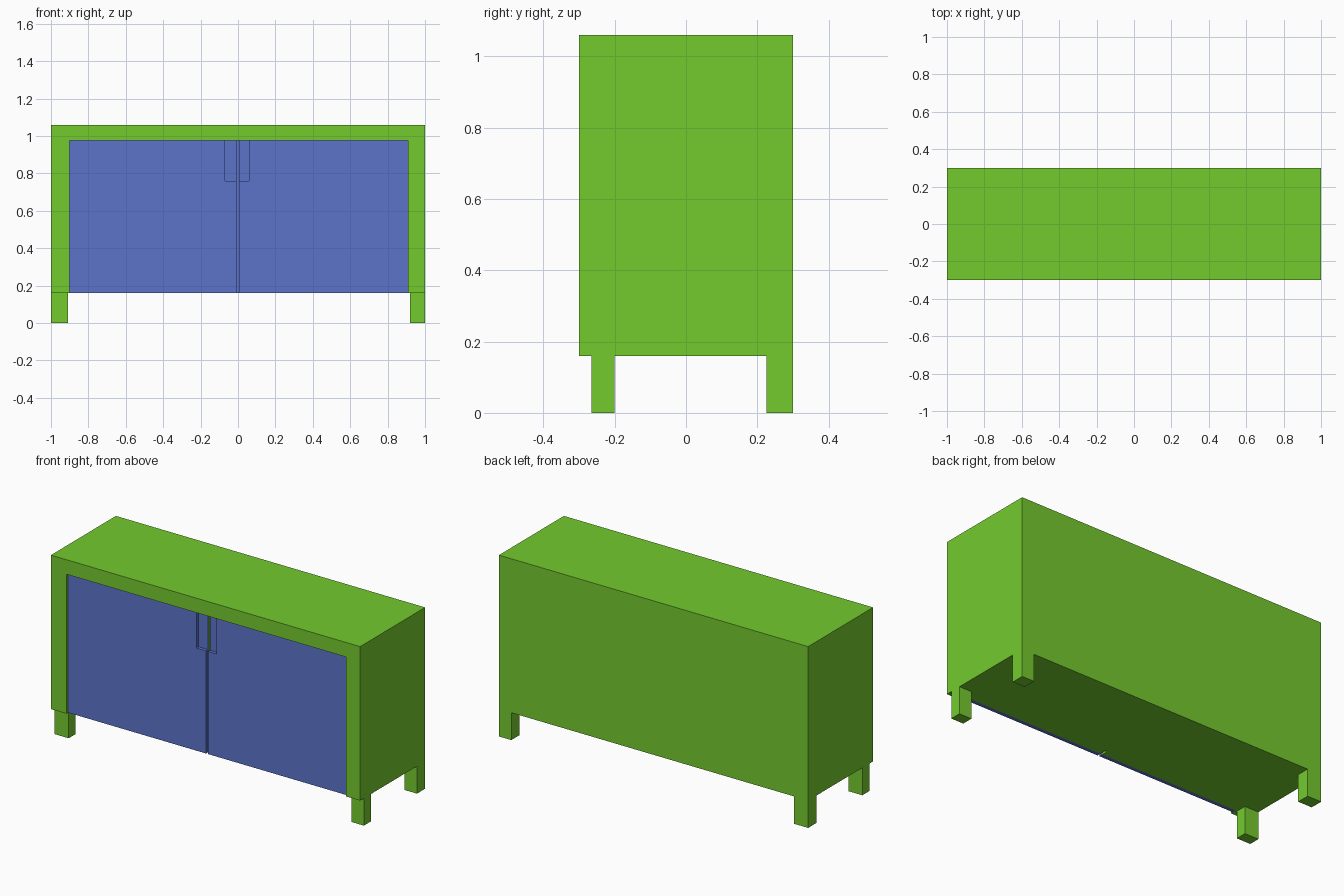
import bpy

if "Cube" in bpy.data.objects:
    bpy.data.objects.remove(bpy.data.objects["Cube"])


def material(name, color):
    m = bpy.data.materials.new(name)
    m.diffuse_color = (*color, 1)
    m.use_nodes = True
    m.node_tree.nodes["Principled BSDF"].inputs["Base Color"].default_value = m.diffuse_color
    return m


green = material("green_paint", (0.174, 0.591, 0.027))
blue = material("blue_paint", (0.107, 0.174, 0.591))


def box(name, x, y, z, mat=None):
    """Box spanning the (min, max) ranges on each axis."""
    verts = [(a, b, c) for a in x for b in y for c in z]
    faces = [(0, 1, 3, 2), (4, 6, 7, 5), (0, 4, 5, 1),
             (2, 3, 7, 6), (0, 2, 6, 4), (1, 5, 7, 3)]
    mesh = bpy.data.meshes.new(name)
    mesh.from_pydata(verts, [], faces)
    if mat:
        mesh.materials.append(mat)
    ob = bpy.data.objects.new(name, mesh)
    bpy.context.collection.objects.link(ob)
    return ob


def cut(ob, x, y, z):
    """Subtract a box from an object and discard the cutter."""
    cutter = box("cutter", x, y, z)
    cutter.hide_render = True
    mod = ob.modifiers.new("cut", 'BOOLEAN')
    mod.operation, mod.solver, mod.object = 'DIFFERENCE', 'EXACT', cutter
    bpy.context.view_layer.objects.active = ob
    bpy.ops.object.modifier_apply(modifier=mod.name)
    bpy.data.objects.remove(cutter)


BASE, DOOR_TOP, TOP = 0.16, 0.975, 1.06
DOOR_FRONT, DOOR_BACK, SLOT_BACK = -0.285, -0.262, -0.22
GAP = (-0.008, 0.005)

# cabinet body with an opening for the doors and a slot behind their gap
body = box("cabinet_body", (-1, 1), (-0.3, 0.3), (BASE, TOP), green)
cut(body, (-0.9, 0.91), (-0.4, DOOR_BACK), (0, DOOR_TOP))
cut(body, GAP, (-0.4, SLOT_BACK), (0, DOOR_TOP))

# doors with a shared recessed finger pull at the top centre
for side, x in (("left", (-0.9, GAP[0])), ("right", (GAP[1], 0.91))):
    door = box(f"{side}_door", x, (DOOR_FRONT, DOOR_BACK), (BASE, DOOR_TOP), blue)
    cut(door, (-0.07, 0.06), (-0.4, -0.266), (0.76, 1.1))

# blue backing strip seen through the gap
box("gap_backing", GAP, (SLOT_BACK - 0.003, SLOT_BACK), (BASE, DOOR_TOP), blue)

# legs
for side, x in (("left", (-1, -0.91)), ("right", (0.92, 1))):
    for end, y in (("front", (-0.265, -0.2)), ("back", (0.225, 0.3))):
        box(f"{end}_{side}_leg", x, y, (0, BASE), green)
